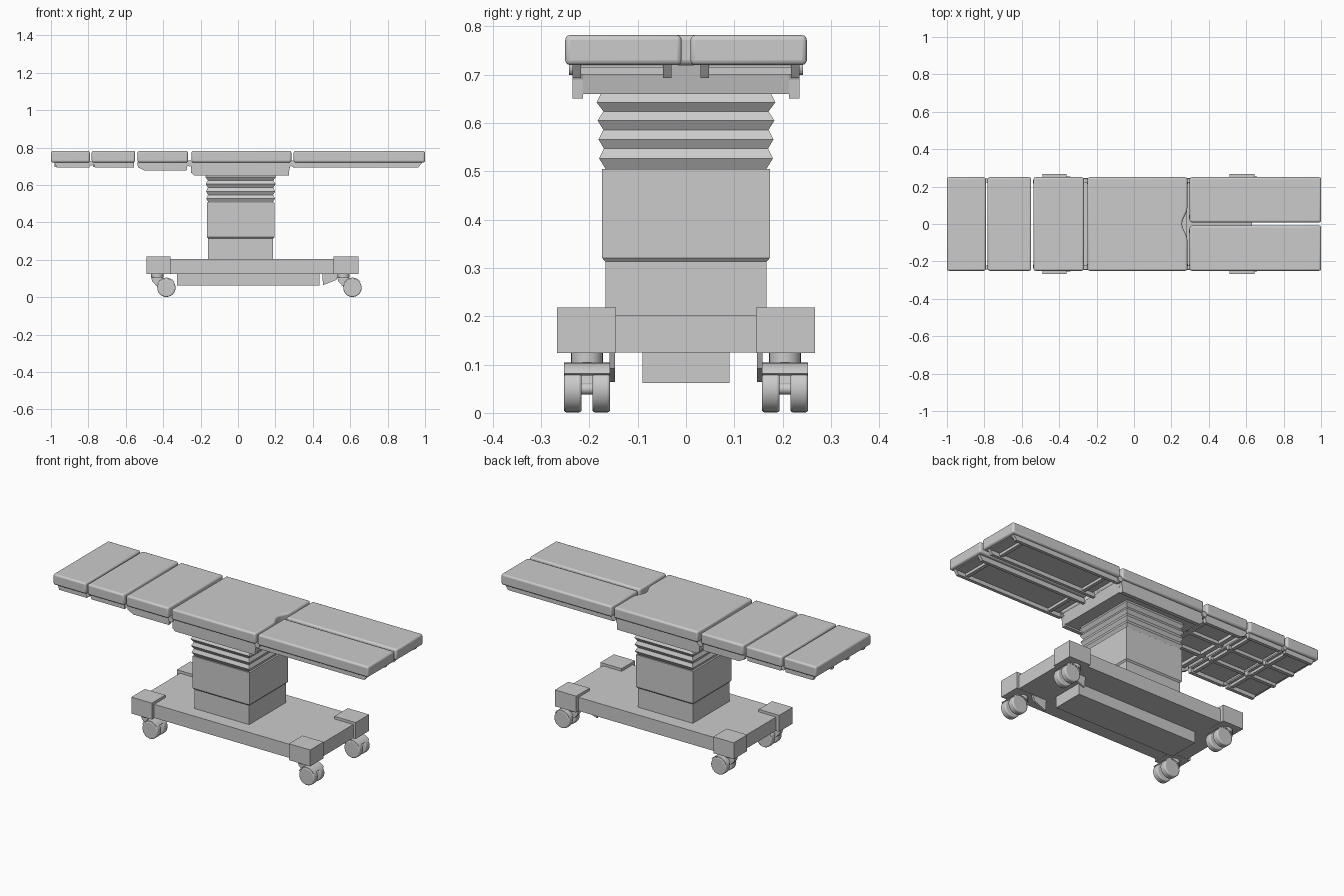
import bpy, bmesh, math

if "Cube" in bpy.data.objects:
    bpy.data.objects.remove(bpy.data.objects["Cube"])


GREY = bpy.data.materials.new("light grey")
GREY.diffuse_color = (0.6, 0.6, 0.6, 1)
GREY.use_nodes = True
GREY.node_tree.nodes["Principled BSDF"].inputs["Base Color"].default_value = GREY.diffuse_color


def finish(bm, name, bevel=0, segments=3, smooth=False, inward=False):
    bmesh.ops.recalc_face_normals(bm, faces=bm.faces)
    if inward:
        bmesh.ops.reverse_faces(bm, faces=bm.faces)
    me = bpy.data.meshes.new(name)
    bm.to_mesh(me)
    bm.free()
    ob = bpy.data.objects.new(name, me)
    bpy.context.collection.objects.link(ob)
    me.materials.append(GREY)
    if bevel:
        b = ob.modifiers.new("soft edges", 'BEVEL')
        b.width, b.segments = bevel, segments
        b.limit_method, b.angle_limit = 'ANGLE', math.radians(40)
    if smooth:
        bpy.ops.object.select_all(action='DESELECT')
        ob.select_set(True)
        bpy.context.view_layer.objects.active = ob
        bpy.ops.object.shade_smooth_by_angle(angle=math.radians(35))
    return ob


def prism(name, pts, a, b, axis='z', **kw):
    """Extrude a 2D outline (xy for axis z, xz for axis y) from a to b."""
    bm = bmesh.new()
    co = (lambda p, t: (p[0], p[1], t)) if axis == 'z' else (lambda p, t: (p[0], t, p[1]))
    lo = [bm.verts.new(co(p, a)) for p in pts]
    hi = [bm.verts.new(co(p, b)) for p in pts]
    bm.faces.new(lo)
    bm.faces.new(hi)
    n = len(pts)
    for i in range(n):
        j = (i + 1) % n
        bm.faces.new((lo[i], lo[j], hi[j], hi[i]))
    return finish(bm, name, **kw)


def box(name, x0, x1, y0, y1, z0, z1, **kw):
    return prism(name, [(x0, y0), (x1, y0), (x1, y1), (x0, y1)], z0, z1, 'z', **kw)


def circle(cx, cz, r, n=28):
    return [(cx + r * math.cos(2 * math.pi * i / n), cz + r * math.sin(2 * math.pi * i / n))
            for i in range(n)]


SOFT = dict(bevel=0.01, smooth=True)

# Cushions: head, neck, back, seat with a curved notch, two legs
for name, x0, x1 in (("head", -1, -0.792), ("neck", -0.782, -0.55), ("back", -0.537, -0.268)):
    box(name + "_cushion", x0, x1, -0.25, 0.25, 0.72, 0.782, **SOFT)
notch = [(0.285 - 0.028 * (1 + math.cos(math.pi * t / 6)) / 2, 0.085 * t / 6) for t in range(-6, 7)]
prism("seat_cushion", [(-0.248, 0.25), (-0.248, -0.25), (0.285, -0.25)] + notch + [(0.285, 0.25)],
      0.72, 0.782, **SOFT)
for s in (-1, 1):
    y0, y1 = sorted((s * 0.009, s * 0.25))
    box("leg_cushion", 0.298, 1.0, y0, y1, 0.72, 0.782, **SOFT)


def side_rails(name, outline, y0=0.216, y1=0.235):
    for s in (-1, 1):
        a, b = sorted((s * y0, s * y1))
        prism(name, outline, a, b, 'y')


# Undersides and rails of head and neck sections
for name, x0, x1 in (("head", -0.98, -0.795), ("neck", -0.775, -0.555)):
    box(name + "_underside", x0, x1, -0.235, 0.235, 0.715, 0.722)
    side_rails(name + "_rail", [(x0, 0.72), (x0 + 0.01, 0.693), (x1, 0.693), (x1, 0.72)])
    side_rails(name + "_inner_rail", [(x0, 0.72), (x0, 0.697), (x1, 0.697), (x1, 0.72)], 0.06, 0.08)
    box(name + "_crossbar", x1 - 0.035, x1 - 0.015, -0.22, 0.22, 0.70, 0.717)

# Back section with deeper sloped side plates
box("back_underside", -0.53, -0.275, -0.235, 0.235, 0.715, 0.722)
side_rails("back_rail", [(-0.54, 0.72), (-0.535, 0.695), (-0.5, 0.677), (-0.275, 0.677), (-0.268, 0.72)])
for x in (-0.51, -0.31):
    box("back_crossbar", x, x + 0.025, -0.22, 0.22, 0.697, 0.717)
side_rails("back_inner_rail", [(-0.52, 0.72), (-0.52, 0.697), (-0.28, 0.697), (-0.28, 0.72)], 0.06, 0.08)

# Seat support tray
prism("seat_support", [(-0.248, 0.72), (-0.248, 0.668), (-0.235, 0.66), (0.27, 0.66), (0.283, 0.72)],
      -0.213, 0.213, 'y')
side_rails("seat_side_plate", [(-0.25, 0.72), (-0.25, 0.665), (-0.235, 0.651),
                               (0.272, 0.651), (0.275, 0.69), (0.29, 0.72)], 0.213, 0.235)

# Leg section frames
for s in (-1, 1):
    a, b = sorted((s * 0.03, s * 0.235))
    box("leg_underside", 0.31, 0.98, a, b, 0.715, 0.722)
    for x in (0.36, 0.90):
        box("leg_crossbar", x, x + 0.02, a, b, 0.70, 0.717)
for y in (0.03, 0.217):
    side_rails("leg_rail", [(0.295, 0.72), (0.295, 0.693), (0.965, 0.693), (0.985, 0.72)], y, y + 0.018)

# Hinges between sections
for x, r in ((-0.785, 0.012), (-0.259, 0.016), (0.291, 0.016)):
    side_rails("hinge", circle(x, 0.715, r, 16), 0.222, 0.242)


def lofted(name, rings):
    """Stack of rectangles: (z, half width x, half width y) around the column axis."""
    bm = bmesh.new()
    cx = 0.014
    loops = [[bm.verts.new((cx + sx * hx, sy * hy, z))
              for sx, sy in ((-1, -1), (1, -1), (1, 1), (-1, 1))] for z, hx, hy in rings]
    for p, q in zip(loops, loops[1:]):
        for i in range(4):
            j = (i + 1) % 4
            bm.faces.new((p[i], p[j], q[j], q[i]))
    bm.faces.new(loops[0])
    bm.faces.new(loops[-1])
    return finish(bm, name)


# Pleated bellows and the two column stages
folds = [(0.504, 0.166), (0.527, 0.180), (0.547, 0.170), (0.566, 0.181), (0.586, 0.171),
         (0.605, 0.183), (0.624, 0.171), (0.643, 0.185), (0.661, 0.176)]
lofted("bellows", [(z, w + 0.004, w) for z, w in folds])
lofted("upper_column", [(0.313, 0.174, 0.167), (0.321, 0.181, 0.174), (0.505, 0.181, 0.174)])
lofted("lower_column", [(0.195, 0.174, 0.167), (0.315, 0.174, 0.167)])

# Base deck with recessed ends and corner blocks
deck = [(-0.47, -0.145), (-0.40, -0.20), (-0.36, -0.245), (0.51, -0.245), (0.55, -0.20), (0.63, -0.145)]
prism("base_deck", deck + [(x, -y) for x, y in reversed(deck)], 0.125, 0.203)
# Hollow pan under the deck, its faces turned inward
box("base_pan", -0.325, 0.435, -0.09, 0.09, 0.062, 0.126, inward=True)
for s in (-1, 1):
    a, b = sorted((s * 0.145, s * 0.267))
    for x0, x1 in ((-0.49, -0.36), (0.51, 0.645)):
        box("corner_block", x0, x1, a, b, 0.124, 0.218)
    # Brake pedal brackets beside the casters at one end
    a, b = sorted((s * 0.147, s * 0.158))
    prism("brake_bracket", [(0.45, 0.126), (0.455, 0.064), (0.525, 0.092), (0.54, 0.126)], a, b, 'y')

# Twin wheel casters
ARM = [(-0.082, 0.112), (-0.076, 0.085), (-0.056, 0.062), (-0.03, 0.047), (0, 0.04),
       (0.01, 0.055), (-0.012, 0.075), (-0.022, 0.112)]
for cx in (-0.383, 0.612):
    for s in (-1, 1):
        cy = s * 0.205
        prism("caster_arm", [(cx + x, z) for x, z in ARM], cy - 0.013, cy + 0.013, 'y')
        mount = [(x, y + cy) for x, y in circle(cx - 0.048, 0, 0.033, 24)]
        prism("caster_mount", mount, 0.104, 0.127, smooth=True)
        for t in (-1, 1):
            a, b = sorted((cy + t * 0.011, cy + t * 0.048))
            prism("caster_wheel", circle(cx, 0.05, 0.049), a, b, 'y', bevel=0.006, smooth=True)
        # Fender arc over the wheel pair
        arc = [math.radians(35 + 12 * i) for i in range(11)]
        hood = [(cx + 0.053 * math.cos(t), 0.051 + 0.053 * math.sin(t)) for t in arc]
        hood += [(cx + 0.046 * math.cos(t), 0.051 + 0.046 * math.sin(t)) for t in reversed(arc)]
        prism("caster_fender", hood, cy - 0.048, cy + 0.048, 'y', smooth=True)
        prism("caster_axle", circle(cx, 0.05, 0.012, 16), cy - 0.04, cy + 0.04, 'y', smooth=True)
